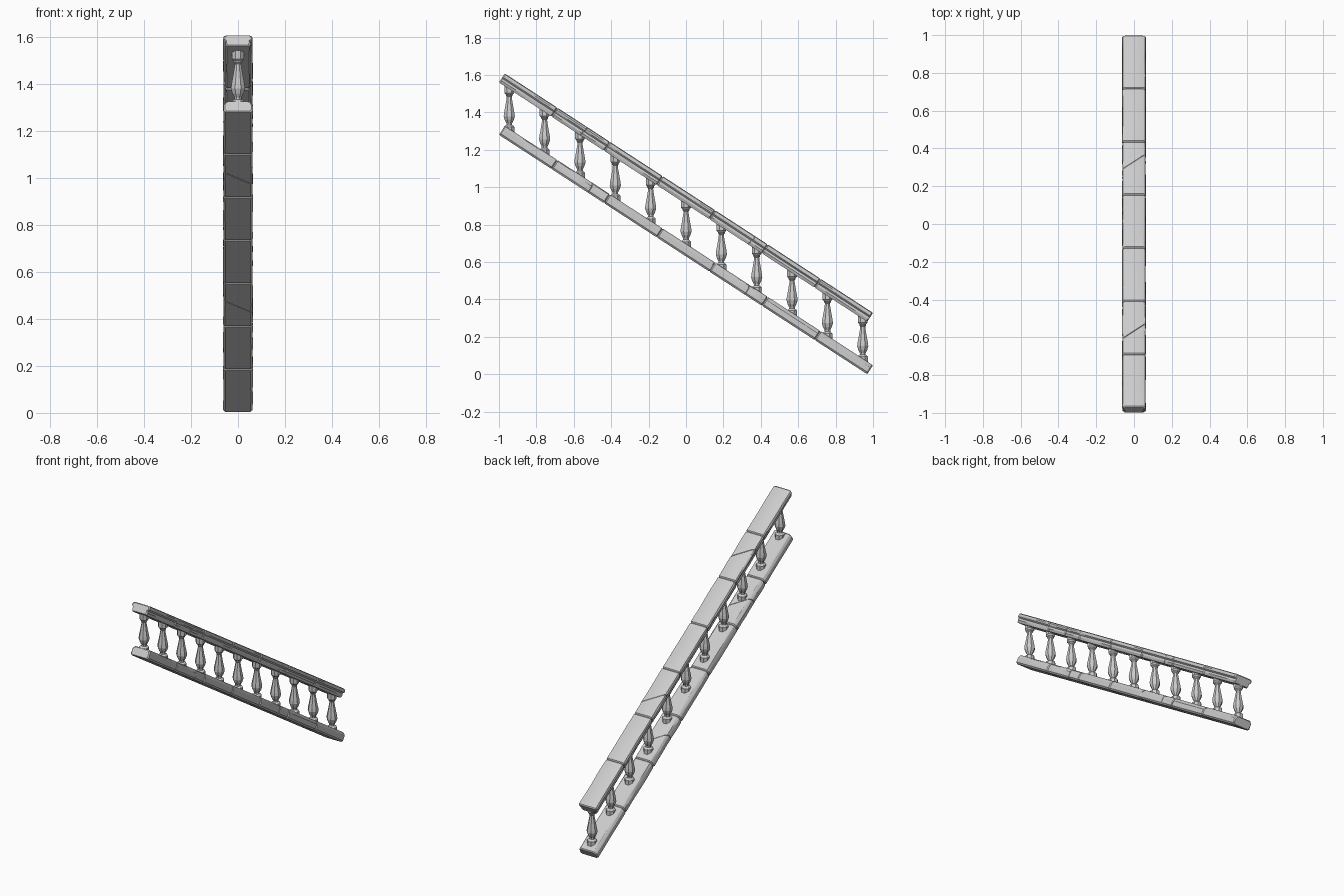
import bpy, bmesh, math, random
from mathutils import Vector

if "Cube" in bpy.data.objects:
    bpy.data.objects.remove(bpy.data.objects["Cube"])

random.seed(4)
ANG = math.atan(0.65)
C, S = math.cos(ANG), math.sin(ANG)
THICK = 0.057
LENGTH = (2 - THICK * S) / C
ALONG = Vector((0, C, -S))      # direction down the slope
NORMAL = Vector((0, S, C))      # perpendicular to the slope
SEG = LENGTH / 7

# half cross-sections (x, height), listed from top to bottom
BASE_HALF = [(0.046, 0.057), (0.055, 0.052), (0.063, 0.039), (0.064, 0.010), (0.055, 0.0)]
HAND_HALF = [(0.050, 0.057), (0.060, 0.053), (0.064, 0.045), (0.063, 0.035),
             (0.054, 0.027), (0.056, 0.015), (0.049, 0.0)]


def finish(bm, name):
    bmesh.ops.recalc_face_normals(bm, faces=bm.faces)
    me = bpy.data.meshes.new(name)
    bm.to_mesh(me)
    bm.free()
    ob = bpy.data.objects.new(name, me)
    bpy.context.collection.objects.link(ob)
    return ob


def add_block(bm, half, origin, a, b, skew_a, skew_b, bev_a, bev_b):
    """One worn stone: rings of the section along the slope, ends chamfered."""
    section = half + [(-x, h) for x, h in reversed(half)]
    mid_h = THICK / 2
    stations = [(0, bev_a, True), (bev_a, 0, False)]
    stations += [(None, f, False) for f in (0.25, 0.5, 0.75)]
    stations += [(-bev_b, 0, False), (0, bev_b, True)]
    rings = []
    for i, (off, val, is_end) in enumerate(stations):
        inset = val if is_end else 0
        ring = []
        for x, h in section:
            start, end = a + skew_a * x, b + skew_b * x
            if off is None:
                u = start + (end - start) * val
            else:
                u = (start if i < 2 else end) + off
            px = x * (1 - inset / 0.064) - random.uniform(0, 0.003) * (1 if x > 0 else -1)
            ph = mid_h + (h - mid_h) * (1 - inset / mid_h * 0.8)
            ring.append(bm.verts.new(origin + ALONG * u + NORMAL * ph + Vector((px, 0, 0))))
        rings.append(ring)
    n = len(section)
    for r0, r1 in zip(rings, rings[1:]):
        for k in range(n):
            bm.faces.new((r0[k], r0[(k + 1) % n], r1[(k + 1) % n], r1[k]))
    bm.faces.new(rings[0])
    bm.faces.new(rings[-1])


def make_rail(name, half, lift, cracks):
    bm = bmesh.new()
    origin = Vector((0, -1, LENGTH * S + lift))
    for i in range(7):
        a, b = i * SEG, (i + 1) * SEG
        crack = cracks.get(i)
        if crack:
            add_block(bm, half, origin, a, crack, 0, 0.75, 0.006, 0.002)
            add_block(bm, half, origin, crack, b, 0.75, 0, 0.002, 0.006)
        else:
            add_block(bm, half, origin, a, b, 0, 0, 0.006, 0.006)
    ob = finish(bm, name)
    ob.data.shade_smooth()
    bpy.context.view_layer.objects.active = ob
    ob.select_set(True)
    bpy.ops.object.shade_smooth_by_angle(angle=math.radians(25))
    ob.select_set(False)


# sloping stone rails; two blocks of each are cracked across
make_rail("base_rail", BASE_HALF, 0.0, {1: 0.52, 4: 1.52})
make_rail("hand_rail", HAND_HALF, 0.28, {1: 0.48, 4: 1.55})

# baluster turning profile (radius, height above the base rail surface)
PROFILE = [(0.028, -0.03), (0.028, 0.010), (0.024, 0.015), (0.016, 0.021), (0.016, 0.029),
           (0.025, 0.046), (0.031, 0.066), (0.029, 0.084), (0.022, 0.120), (0.015, 0.160),
           (0.014, 0.172), (0.019, 0.178), (0.019, 0.183), (0.027, 0.192), (0.027, 0.235)]
SIDES = 8
bm = bmesh.new()
for j, (r, z) in enumerate(PROFILE):
    for k in range(SIDES):
        t = 2 * math.pi * (k + 0.5) / SIDES
        bm.verts.new((r * 1.04 * math.cos(t), r * 1.04 * math.sin(t), z))
bm.verts.ensure_lookup_table()
for j in range(len(PROFILE) - 1):
    for k in range(SIDES):
        k2 = (k + 1) % SIDES
        bm.faces.new([bm.verts[q] for q in (j * SIDES + k, j * SIDES + k2,
                                            (j + 1) * SIDES + k2, (j + 1) * SIDES + k)])
bm.faces.new(bm.verts[:SIDES])
bm.faces.new(bm.verts[-SIDES:])
first = finish(bm, "baluster")

# eleven upright balusters stepping down the slope
for i in range(11):
    ob = first if i == 0 else bpy.data.objects.new("baluster", first.data)
    if i:
        bpy.context.collection.objects.link(ob)
    y = -0.945 + 0.189 * i
    ob.location = (0, y, 0.698 - 0.65 * y)
